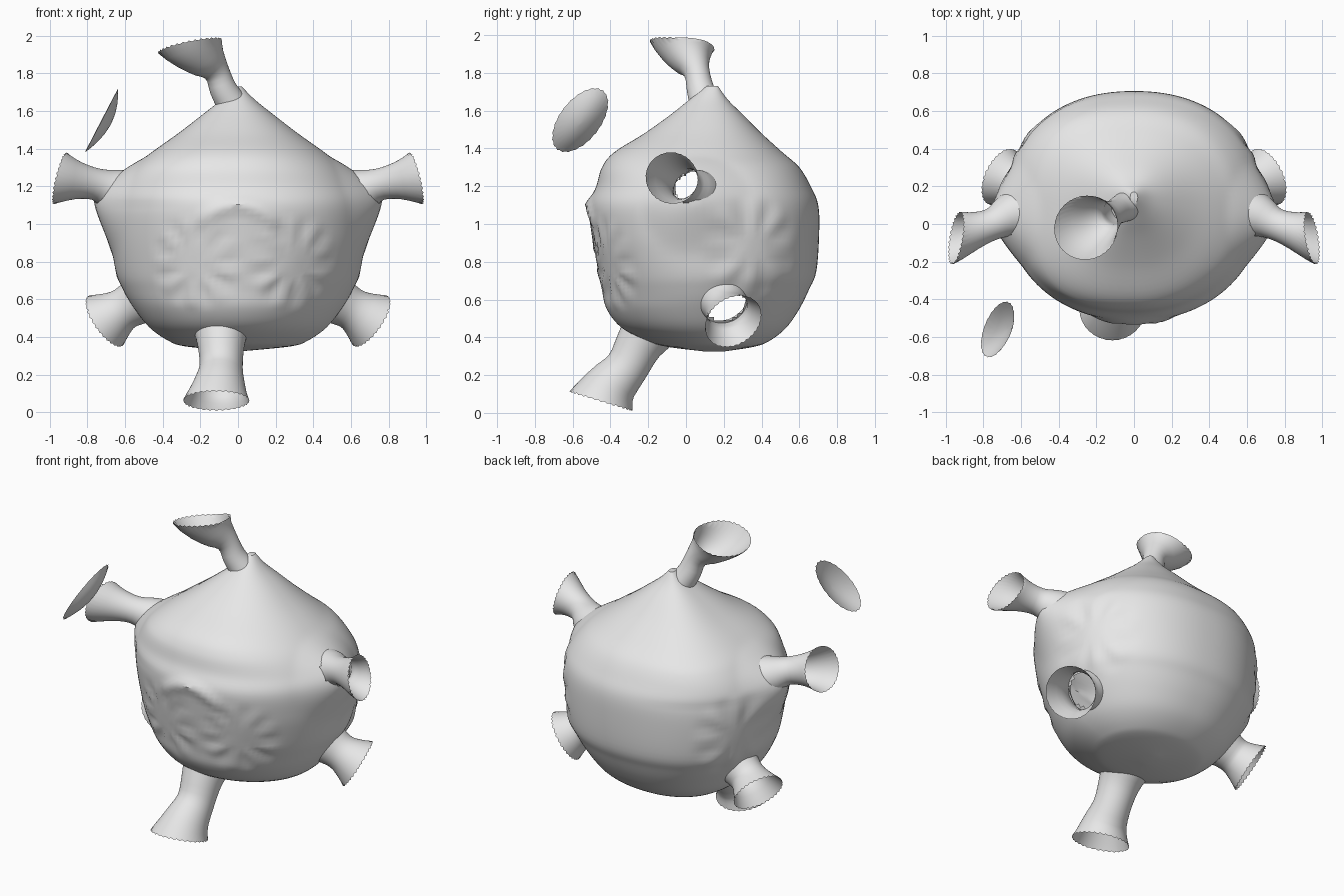
import bpy, bmesh, math
from mathutils import Vector

if "Cube" in bpy.data.objects:
    bpy.data.objects.remove(bpy.data.objects["Cube"])

grey = bpy.data.materials.new("plain_grey")
grey.diffuse_color = (0.8, 0.8, 0.8, 1)
grey.use_nodes = True
grey.node_tree.nodes["Principled BSDF"].inputs["Base Color"].default_value = grey.diffuse_color


def finish(name, bm, angle=40):
    me = bpy.data.meshes.new(name)
    bm.to_mesh(me)
    bm.free()
    ob = bpy.data.objects.new(name, me)
    bpy.context.collection.objects.link(ob)
    me.materials.append(grey)
    bpy.ops.object.select_all(action='DESELECT')
    ob.select_set(True)
    bpy.context.view_layer.objects.active = ob
    bpy.ops.object.shade_smooth_by_angle(angle=math.radians(angle))
    return ob


def bridge(bm, rings):
    for a, b in zip(rings, rings[1:]):
        for i in range(len(a)):
            j = (i + 1) % len(a)
            bm.faces.new((a[i], a[j], b[j], b[i]))


def mirror(path):
    return [(-x, y, z, r) for x, y, z, r in path]


def catmull(a, b, c, d, t):
    return [q + 0.5 * t * (r - p + t * (2 * p - 5 * q + 4 * r - s + t * (3 * (q - r) + s - p)))
            for p, q, r, s in zip(a, b, c, d)]


def refine(rows, sub):
    out = []
    for k in range(len(rows) - 1):
        a, d = rows[max(k - 1, 0)], rows[min(k + 2, len(rows) - 1)]
        out += [catmull(a, rows[k], rows[k + 1], d, s / sub) for s in range(sub)]
    return out + [rows[-1]]


# Flared tubes: path of (x, y, z, radius), mouth direction, reference axis
ARM = [(0.60, 0.06, 1.15, 0.145), (0.67, 0.04, 1.18, 0.115), (0.75, 0.0, 1.21, 0.085),
       (0.85, -0.035, 1.23, 0.10), (0.945, -0.075, 1.243, 0.14)]
LOW = [(0.50, 0.19, 0.61, 0.14), (0.56, 0.205, 0.575, 0.12),
       (0.62, 0.22, 0.54, 0.115), (0.705, 0.25, 0.485, 0.16)]
LEG = [(-0.09, -0.19, 0.45, 0.15), (-0.09, -0.25, 0.36, 0.125), (-0.09, -0.315, 0.24, 0.115),
       (-0.10, -0.40, 0.14, 0.14), (-0.115, -0.45, 0.062, 0.175)]
TOP = [(-0.04, 0.095, 1.65, 0.08), (-0.08, 0.075, 1.72, 0.072), (-0.115, 0.055, 1.81, 0.07),
       (-0.18, 0.02, 1.885, 0.12), (-0.255, -0.02, 1.945, 0.172)]
TUBES = [
    ("right_arm_tube", ARM, (0.96, 0.16, 0.24), (0, 0, 1)),
    ("left_arm_tube", mirror(ARM), (-0.96, 0.16, 0.24), (0, 0, 1)),
    ("right_lower_tube", LOW, (0.72, 0.35, -0.5), (0, 1, 0)),
    ("left_lower_tube", mirror(LOW), (-0.72, 0.35, -0.5), (0, 1, 0)),
    ("bottom_leg_tube", LEG, (0, -0.29, -0.95), (1, 0, 0)),
    ("top_tube", TOP, (-0.2, 0.15, 0.97), (0, 1, 0)),
]


def tube(name, path, mouth, ref, segs=64):
    bm = bmesh.new()
    path = refine(path, 3)
    pts = [Vector(p[:3]) for p in path]
    rings = []
    last = len(pts) - 1
    for k, c in enumerate(pts):
        n = (pts[min(k + 1, last)] - pts[max(k - 1, 0)]).normalized()
        n = n.lerp(Vector(mouth).normalized(), max(0, (k - last + 4) / 4)).normalized()
        u = n.cross(Vector(ref)).normalized()
        v = n.cross(u)
        ring = []
        for i in range(segs):
            a = 2 * math.pi * i / segs
            jag = n * (0.004 * (-1) ** i if k == last else 0)   # ragged rim
            ring.append(bm.verts.new(c + path[k][3] * (u * math.cos(a) + v * math.sin(a)) + jag))
        rings.append(ring)
    bridge(bm, rings)
    finish(name, bm, 60)


for t in TUBES:
    tube(*t)

# Body levels: height, half width, front y, back y
LEVELS = [(0.325, 0.03, 0.10, 0.20), (0.35, 0.28, -0.10, 0.36), (0.38, 0.37, -0.20, 0.44),
          (0.45, 0.47, -0.34, 0.53), (0.55, 0.55, -0.42, 0.60), (0.65, 0.61, -0.445, 0.65),
          (0.75, 0.65, -0.465, 0.69), (0.95, 0.68, -0.50, 0.705), (1.10, 0.68, -0.515, 0.70),
          (1.20, 0.64, -0.475, 0.66), (1.30, 0.56, -0.445, 0.60), (1.38, 0.46, -0.38, 0.51),
          (1.48, 0.32, -0.22, 0.40), (1.58, 0.19, -0.08, 0.30), (1.66, 0.09, 0.02, 0.22),
          (1.73, 0.02, 0.11, 0.17)]
MID = Vector((0, 0.1, 1.0))

# Shallow radiating creases: centre, radius, count, depth
STARS = [((-0.23, -0.45, 0.79), 0.26, 9, 0.012), ((0.30, -0.42, 0.79), 0.26, 9, 0.012),
         ((0.60, 0.35, 0.88), 0.28, 8, 0.01), ((-0.60, 0.35, 0.88), 0.28, 8, 0.01)]


def crease(p):
    out = (p - MID).normalized()
    move = 0
    for c, rad, count, depth in STARS:
        d = p - Vector(c)
        t = d.length / rad
        if t < 1:
            n = (Vector(c) - MID).normalized()
            u = n.cross(Vector((0, 0, 1))).normalized()
            a = math.atan2(d.dot(n.cross(u)), d.dot(u))
            move += depth * 4 * t * t * (1 - t) * math.cos(a * count)
    # Curved brow on the front
    arc = math.hypot(p.x, (p.z - 0.9) * 1.1)
    if p.y < 0 and p.z > 0.95:
        move += 0.02 * max(0, 1 - abs(arc - 0.22) / 0.06) * min(1, (p.z - 0.95) / 0.08)
    # Skin drawn outward around the arm roots
    reach = (p - Vector((math.copysign(0.66, p.x), 0.05, 1.12))).length / 0.3
    if reach < 1:
        move += 0.10 * (1 - reach) ** 1.5
    return p + out * move


def in_tube(p):
    for _, path, _, _ in TUBES:
        for a, b in zip(path, path[1:]):
            va, vb = Vector(a[:3]), Vector(b[:3])
            ab = vb - va
            t = min(1, max(0, (p - va).dot(ab) / ab.length_squared))
            if (p - va - ab * t).length < 0.88 * (a[3] + (b[3] - a[3]) * t):
                return True
    return False


bm = bmesh.new()
rings = []
SEGS = 128
for z, w, f, b in refine(LEVELS, 5):
    ring = []
    upper = min(1, max(0, (z - 1.1) / 0.2))
    lower = min(1, max(0, (0.9 - z) / 0.3))
    for i in range(SEGS):
        a = 2 * math.pi * i / SEGS
        ca, sa = math.cos(a), math.sin(a)
        # Squarer shoulders on the left, slimmer lower front right
        fullness = 2.2 if sa > 0 else 2.1
        if ca < 0:
            fullness += 0.45 * upper
        elif sa < 0:
            fullness -= 0.2 * lower
        x = math.copysign(abs(ca) ** (2 / fullness), ca) * w
        y = (f + b) / 2 + math.copysign(abs(sa) ** (2 / fullness), sa) * (b - f) / 2
        ring.append(bm.verts.new(crease(Vector((x, y, z)))))
    rings.append(ring)
bridge(bm, rings)
bm.faces.new(rings[0][::-1])
bm.faces.new(rings[-1])
# Open the shell where the tubes join
holes = [f for f in bm.faces if in_tube(f.calc_center_median())]
bmesh.ops.delete(bm, geom=holes, context='FACES')
finish("body_shell", bm)

# Loose dished shard
bm = bmesh.new()
C, U, V = Vector((-0.725, -0.56, 1.55)), Vector((0.08, 0.12, 0.155)), Vector((0.035, -0.085, 0.065))
rings = []
for r in (0.05, 0.3, 0.55, 0.8, 1.0):
    ring = []
    for i in range(48):
        a = 2 * math.pi * i / 48
        rr = r * (1 + (0.015 * (-1) ** i if r == 1 else 0))
        ring.append(bm.verts.new(C + rr * (U * math.cos(a) + V * math.sin(a))
                                 + Vector((0.05, 0, -0.02)) * (1 - r * r)))
    rings.append(ring)
bridge(bm, rings)
bm.faces.new(rings[0][::-1])
finish("loose_shard", bm)
